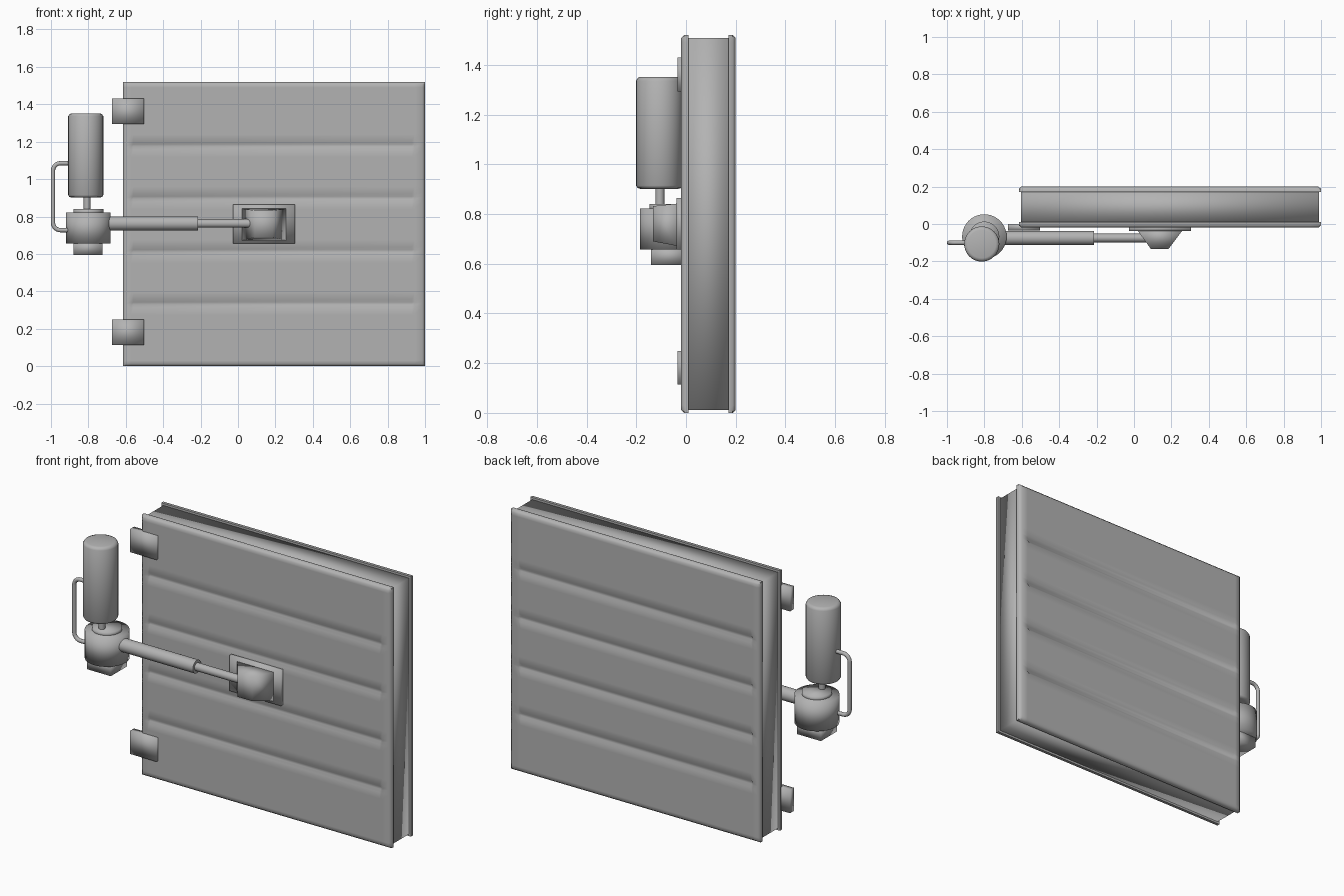
import bpy, bmesh, math
from mathutils import Vector

if "Cube" in bpy.data.objects:
    bpy.data.objects.remove(bpy.data.objects["Cube"])

steel = bpy.data.materials.new("dark_steel")
steel.diffuse_color = (0.45, 0.45, 0.45, 1)
steel.use_nodes = True
steel.node_tree.nodes["Principled BSDF"].inputs["Base Color"].default_value = steel.diffuse_color


def finish(name, bm, angle=180):
    bmesh.ops.recalc_face_normals(bm, faces=bm.faces)
    me = bpy.data.meshes.new(name)
    bm.to_mesh(me)
    bm.free()
    me.materials.append(steel)
    ob = bpy.data.objects.new(name, me)
    bpy.context.collection.objects.link(ob)
    bpy.ops.object.select_all(action='DESELECT')
    ob.select_set(True)
    bpy.context.view_layer.objects.active = ob
    if angle >= 180:
        bpy.ops.object.shade_smooth()
    else:
        bpy.ops.object.shade_smooth_by_angle(angle=math.radians(angle))
    return ob


def box(name, x, y, z):
    bm = bmesh.new()
    bmesh.ops.create_cube(bm, size=1)
    for v in bm.verts:
        v.co = Vector([(r[0] + r[1]) / 2 + c * (r[1] - r[0]) for c, r in zip(v.co, (x, y, z))])
    return finish(name, bm)


def lathe(name, origin, profile, axis='Z', n=32, angle=40):
    """Turn (radius, height) points round a vertical or x axis."""
    bm = bmesh.new()
    rings = []
    for r, h in profile:
        ring = []
        for i in range(n):
            a = 2 * math.pi * i / n
            c, s = r * math.cos(a), r * math.sin(a)
            p = Vector((c, s, h)) if axis == 'Z' else Vector((h, c, s))
            ring.append(bm.verts.new(p + Vector(origin)))
        rings.append(ring)
    for a, b in zip(rings, rings[1:]):
        for i in range(n):
            bm.faces.new((a[i], a[(i + 1) % n], b[(i + 1) % n], b[i]))
    bm.faces.new(rings[0])
    bm.faces.new(rings[-1])
    return finish(name, bm, angle)


def skin(name, flip):
    """Sheet with a chamfered rim and four pressed horizontal grooves."""
    xs = [-0.615, -0.602, -0.572, -0.56, 0.93, 0.945, 0.985, 1.0]
    zs = [0.0, 0.012, 0.03]
    grooves = [0.335, 0.615, 0.9, 1.18]
    for g in grooves:
        zs += [g - 0.06, g - 0.022, g - 0.007, g + 0.007, g + 0.022, g + 0.06]
    zs += [1.49, 1.508, 1.52]
    bm = bmesh.new()
    grid = []
    for j, z in enumerate(zs):
        row = []
        for i, x in enumerate(xs):
            y = -0.02
            if i in (0, len(xs) - 1) or j in (0, len(zs) - 1):
                y = -0.008
            elif 3 <= i <= 4 and any(abs(z - g) < 0.01 for g in grooves):
                y = -0.010
            row.append(bm.verts.new((x, y, z)))
        grid.append(row)
    for a, b in zip(grid, grid[1:]):
        for i in range(len(xs) - 1):
            bm.faces.new((a[i], a[i + 1], b[i + 1], b[i]))
    # Turned-back edge and closing face
    edges = [e for e in bm.edges if e.is_boundary]
    new = bmesh.ops.extrude_edge_only(bm, edges=edges)['geom']
    for v in new:
        if isinstance(v, bmesh.types.BMVert):
            v.co.y = 0.01
    bmesh.ops.holes_fill(bm, edges=[e for e in bm.edges if e.is_boundary], sides=0)
    if flip:
        for v in bm.verts:
            v.co.y = 0.18 - v.co.y
    return finish(name, bm, 55)


# Door leaf
skin("door_front_skin", False)
skin("door_back_skin", True)
box("door_core", (-0.603, 0.988), (0.005, 0.175), (0.012, 1.508))

# Hinges
for label, z in (("upper", 1.362), ("lower", 0.182)):
    box(label + "_hinge", (-0.673, -0.503), (-0.035, 0.0), (z - 0.068, z + 0.068))

# Pressure cylinder and neck
lathe("gas_cylinder", (-0.814, -0.107, 0),
      [(0.075, 0.901), (0.088, 0.905), (0.094, 0.915), (0.094, 1.336), (0.087, 1.348), (0.075, 1.352)],
      angle=180)
lathe("cylinder_neck", (-0.807, -0.105, 0), [(0.018, 0.82), (0.018, 0.91)], n=20)

# Drive housing
lathe("drive_housing", (-0.8, -0.067, 0), [(0.119, 0.657), (0.119, 0.822)], n=40, angle=180)
lathe("housing_cap", (-0.8, -0.067, 0), [(0.08, 0.81), (0.08, 0.841)], n=40, angle=180)
box("housing_base", (-0.88, -0.725), (-0.14, 0.01), (0.595, 0.67))

# Side pipe with rounded corners
corners = [(-0.87, 1.085), (-0.87, 0.727)]
path = [corners[0]]
for cx, cz, a0 in ((-0.949, 1.045, 90), (-0.949, 0.767, 180)):
    for k in range(7):
        a = math.radians(a0 + 15 * k)
        path.append((cx + 0.04 * math.cos(a), cz + 0.04 * math.sin(a)))
path.append(corners[1])
bm = bmesh.new()
rings = []
for i, (x, z) in enumerate(path):
    p, q = path[max(i - 1, 0)], path[min(i + 1, len(path) - 1)]
    t = Vector((q[0] - p[0], 0, q[1] - p[1])).normalized()
    side = Vector((0, 1, 0))
    up = t.cross(side)
    rings.append([bm.verts.new(Vector((x, -0.1, z)) + 0.0115 * (
        math.cos(k * math.pi / 6) * side + math.sin(k * math.pi / 6) * up)) for k in range(12)])
for a, b in zip(rings, rings[1:]):
    for k in range(12):
        bm.faces.new((a[k], a[(k + 1) % 12], b[(k + 1) % 12], b[k]))
bm.faces.new(rings[0])
bm.faces.new(rings[-1])
finish("side_pipe", bm, 40)

# Telescopic arm
lathe("arm_tube", (0, -0.075, 0.763), [(0.038, -0.75), (0.038, -0.213)], 'X')
lathe("arm_rod", (0, -0.075, 0.763), [(0.023, -0.25), (0.023, 0.09)], 'X', 24)

# Door bracket plate and tapered socket
box("bracket_plate", (-0.028, 0.304), (-0.038, -0.01), (0.657, 0.865))
bm = bmesh.new()
base = [(0.02, -0.036, 0.672), (0.258, -0.036, 0.672), (0.258, -0.036, 0.842), (0.02, -0.036, 0.842)]
tip = [(0.09, -0.133, 0.69), (0.185, -0.133, 0.69), (0.185, -0.133, 0.832), (0.09, -0.133, 0.832)]
vb = [bm.verts.new(p) for p in base]
vt = [bm.verts.new(p) for p in tip]
for i in range(4):
    bm.faces.new((vb[i], vb[(i + 1) % 4], vt[(i + 1) % 4], vt[i]))
bm.faces.new(vb)
bm.faces.new(vt)
finish("arm_socket", bm)
